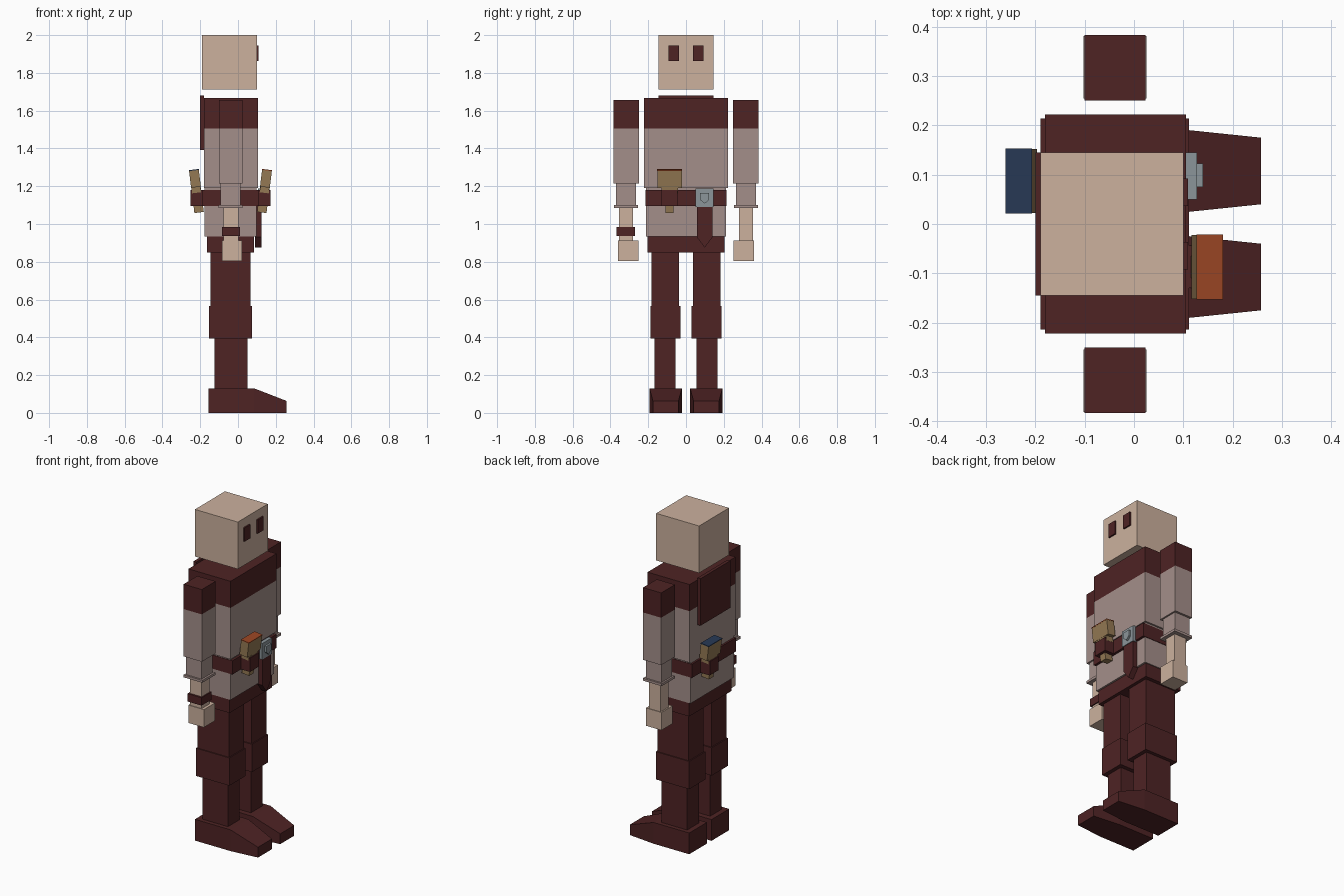
import bpy, bmesh, math
from mathutils import Matrix

if "Cube" in bpy.data.objects:
    bpy.data.objects.remove(bpy.data.objects["Cube"])


def srgb(r, g, b):
    f = lambda c: c / 12.92 if c <= 0.04045 else ((c + 0.055) / 1.055) ** 2.4
    return tuple(f(v / 255) for v in (r, g, b)) + (1.0,)


def material(name, *rgb):
    m = bpy.data.materials.new(name)
    m.diffuse_color = srgb(*rgb)
    m.use_nodes = True
    m.node_tree.nodes["Principled BSDF"].inputs["Base Color"].default_value = m.diffuse_color
    return m


SKIN = material("skin", 204, 177, 158)
MAROON = material("dark_maroon", 78, 35, 36)
SHIRT = material("dusty_shirt", 164, 143, 138)
TAN = material("tan_wood", 148, 121, 84)
ORANGE = material("orange", 156, 71, 36)
BLUE = material("navy_blue", 38, 56, 84)
STEEL = material("steel", 139, 149, 154)


def finish(name, bm, *mats):
    bmesh.ops.recalc_face_normals(bm, faces=bm.faces)
    mesh = bpy.data.meshes.new(name)
    bm.to_mesh(mesh)
    bm.free()
    for m in mats:
        mesh.materials.append(m)
    obj = bpy.data.objects.new(name, mesh)
    bpy.context.collection.objects.link(obj)
    return obj


def box(name, mat, x, y, z):
    """Box from (min, max) ranges on each axis."""
    bm = bmesh.new()
    bmesh.ops.create_cube(bm, size=1)
    for v in bm.verts:
        v.co = [r[0] if c < 0 else r[1] for c, r in zip(v.co, (x, y, z))]
    return finish(name, bm, mat)


def plate(name, mat, x, outline):
    """Flat outline of (y, z) points, extruded along x."""
    bm = bmesh.new()
    face = bm.faces.new([bm.verts.new((x[0], y, z)) for y, z in outline])
    out = bmesh.ops.extrude_face_region(bm, geom=[face])
    for v in out["geom"]:
        if isinstance(v, bmesh.types.BMVert):
            v.co.x = x[1]
    return finish(name, bm, mat)


def side_box(name, mat, side, x, y, z):
    ys = sorted(side * v for v in y)
    return box(name, mat, x, ys, z)


# Head and eyes (the figure looks along +x)
box("head", SKIN, (-0.19, 0.10), (-0.145, 0.145), (1.712, 2.0))
for s in (-1, 1):
    side_box("eye", MAROON, s, (0.095, 0.109), (0.036, 0.092), (1.862, 1.946))

# Torso, back flap and hips
box("shoulder_yoke", MAROON, (-0.18, 0.105), (-0.222, 0.222), (1.505, 1.668))
box("chest", SHIRT, (-0.18, 0.105), (-0.222, 0.222), (1.19, 1.505))
box("back_flap", MAROON, (-0.20, -0.18), (-0.145, 0.145), (1.392, 1.68))
box("waist", SHIRT, (-0.178, 0.097), (-0.211, 0.211), (0.935, 1.19))
box("hips", MAROON, (-0.165, 0.086), (-0.205, 0.205), (0.85, 0.935))
box("belt", MAROON, (-0.19, 0.112), (-0.214, 0.214), (1.096, 1.18))

# Belt buckle with shield boss and hanging pointed strap
box("buckle", STEEL, (0.105, 0.128), (0.05, 0.145), (1.09, 1.188))
plate("buckle_shield", STEEL, (0.12, 0.14),
      [(0.075, 1.165), (0.123, 1.165), (0.123, 1.128), (0.099, 1.108), (0.075, 1.128)])
plate("belt_tail", MAROON, (0.09, 0.124),
      [(0.058, 1.1), (0.14, 1.1), (0.14, 0.93), (0.099, 0.875), (0.058, 0.93)])

# Arms
for s in (-1, 1):
    side_box("shoulder_sleeve", MAROON, s, (-0.1, 0.023), (0.25, 0.383), (1.505, 1.657))
    side_box("upper_sleeve", SHIRT, s, (-0.1, 0.023), (0.25, 0.383), (1.215, 1.505))
    side_box("lower_sleeve", SHIRT, s, (-0.092, 0.013), (0.265, 0.37), (1.095, 1.215))
    side_box("cuff", SHIRT, s, (-0.102, 0.025), (0.254, 0.381), (1.086, 1.101))
    side_box("forearm", SKIN, s, (-0.077, 0.003), (0.28, 0.355), (0.9, 1.09))
    side_box("hand", SKIN, s, (-0.085, 0.02), (0.252, 0.359), (0.803, 0.912))
box("bracelet", MAROON, (-0.086, 0.01), (-0.367, -0.271), (0.937, 0.985))

# Legs and wedge shoes
for s in (-1, 1):
    side_box("thigh", MAROON, s, (-0.146, 0.067), (0.037, 0.182), (0.565, 0.855))
    side_box("knee", MAROON, s, (-0.153, 0.073), (0.03, 0.188), (0.395, 0.565))
    side_box("shin", MAROON, s, (-0.125, 0.049), (0.055, 0.167), (0.12, 0.395))
    bm = bmesh.new()
    sections = [(-0.157, 0.022, 0.193, 0.13), (0.085, 0.022, 0.193, 0.13),
                (0.258, 0.04, 0.175, 0.063)]
    rings = [[bm.verts.new((x, s * y, z)) for y, z in
              ((a, 0), (b, 0), (b, h), (a, h))] for x, a, b, h in sections]
    for p, q in zip(rings, rings[1:]):
        for i in range(4):
            j = (i + 1) % 4
            bm.faces.new((p[i], p[j], q[j], q[i]))
    bm.faces.new(rings[0])
    bm.faces.new(rings[-1])
    finish("shoe", bm, MAROON)

# Wooden-handled tools leaning out of belt holders, one in front and one behind
LEAN = math.radians(7)
for name, cap, spin in (("front", ORANGE, 0), ("back", BLUE, math.pi)):
    # Half turn about the torso's middle for the rear copy
    place = Matrix.Translation((-0.04, 0, 0)) @ Matrix.Rotation(spin, 4, "Z") \
        @ Matrix.Translation((0.04, 0, 0))
    lean = Matrix.Translation((0.14, -0.087, 1.175)) @ Matrix.Rotation(LEAN, 4, "Y")
    parts = [
        box(name + "_tool_head", TAN, (-0.026, 0.026), (-0.065, 0.065), (0.02, 0.112)),
        box(name + "_tool_handle", TAN, (-0.025, 0.025), (-0.022, 0.022), (-0.115, 0.03)),
        box(name + "_tool_neck", TAN, (-0.024, 0.024), (-0.044, 0.044), (-0.01, 0.03)),
        box(name + "_tool_cap", cap, (-0.027, 0.027), (-0.066, 0.066), (0.109, 0.114)),
    ]
    for p in parts:
        p.matrix_world = place @ lean
    holder = box(name + "_tool_holder", MAROON, (0.1, 0.172), (-0.13, -0.044), (1.096, 1.18))
    holder.matrix_world = place
